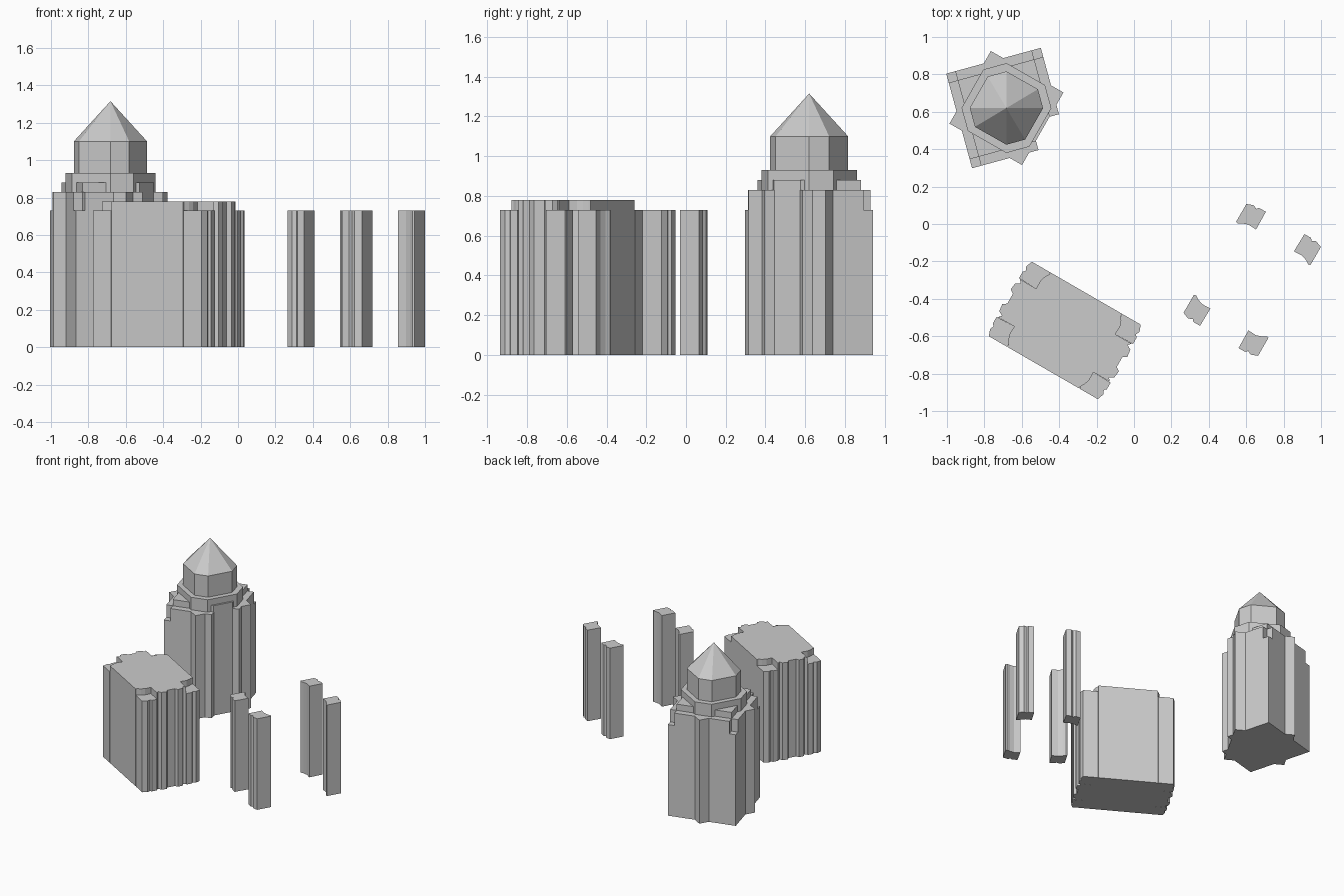
import bpy, bmesh
from math import sin, cos, radians
from mathutils import Matrix

if "Cube" in bpy.data.objects:
    bpy.data.objects.remove(bpy.data.objects["Cube"])


def prism(name, pts, z0, z1, loc, turn, apex=None):
    """Extrude a flat outline from z0 to z1, or raise it to a point at apex height."""
    bm = bmesh.new()
    base = [bm.verts.new((x, y, z0)) for x, y in pts]
    face = bm.faces.new(base)
    if apex is None:
        out = bmesh.ops.extrude_face_region(bm, geom=[face], use_keep_orig=True)
        for v in out["geom"]:
            if isinstance(v, bmesh.types.BMVert):
                v.co.z = z1
    else:
        tip = bm.verts.new((0, 0, apex))
        for a, b in zip(base, base[1:] + base[:1]):
            bm.faces.new((a, b, tip))
    bmesh.ops.transform(bm, verts=bm.verts, matrix=Matrix.Translation((*loc, 0)) @
                        Matrix.Rotation(radians(turn), 4, 'Z'))
    bmesh.ops.recalc_face_normals(bm, faces=bm.faces)
    me = bpy.data.meshes.new(name)
    bm.to_mesh(me)
    bm.free()
    ob = bpy.data.objects.new(name, me)
    bpy.context.collection.objects.link(ob)
    return ob


# Corner pillar outline, mirrored to all four corners of a block
PILLAR = [(.225, .23), (.336, .23), (.35, .193), (.34, .171), (.352, .16), (.352, .119),
          (.244, .117), (.246, .165), (.236, .195), (.222, .218)]


def four_pillars(name, loc, turn):
    for i, (sx, sy) in enumerate(((1, 1), (-1, 1), (-1, -1), (1, -1))):
        prism(f"{name}_{i + 1}", [(x * sx, y * sy) for x, y in PILLAR], 0, .73, loc, turn)


# Free-standing pillars and the solid block with the same corner pillars
four_pillars("standing_pillar", (.632, -.299), 60)
BLOCK = (-.37, -.569)
four_pillars("block_pillar", BLOCK, -30)

# Block body with rippled ends
quarter = [(.222, .23), (.222, .218), (.236, .195), (.246, .165), (.244, .117), (.345, .117),
           (.33, .1), (.355, .086), (.36, .045), (.338, .03)]
right = quarter + [(x, -y) for x, y in reversed(quarter)]
prism("block_body", right + [(-x, -y) for x, y in right], 0, .78, BLOCK, -30)

# Tower
TOWER = (-.682, .62)
H, R, S, N = .262, .316, .106, .05


def tower(name, pts, z0, z1, apex=None):
    prism(name, pts, z0, z1, TOWER, 15.3, apex)


def octagon(r):
    return [(r * cos(radians(a + d)), r * sin(radians(a + d)))
            for a in range(0, 360, 90) for d in (-15.5, 15.5)]


chamfer = [(H, -S), (R - S, -S), (S, S - R), (S, -H)]
tower("tower_lower_walls", [(-H, -H), (-H, H), (H, H)] + chamfer, 0, .73)
G = H - N
tower("tower_upper_walls", [(-G, -H), (-G, -G), (-H, -G), (-H, G), (-G, G), (-G, H),
                            (G, H), (G, G), (H, G)] + chamfer, .73, .83)
tower("tower_buttresses", [(R, 0), (0, R), (-R, 0), (0, -R)], 0, .83)
K = .212
tower("tower_step", [(-K, -K), (-K, K), (K, K), (K, K - R), (R - K, -K)], .83, .88)
tower("tower_ledge", octagon(.24), .83, .93)
tower("tower_drum", octagon(.196), .93, 1.10)
tower("tower_roof", octagon(.196), 1.10, 0, apex=1.315)
